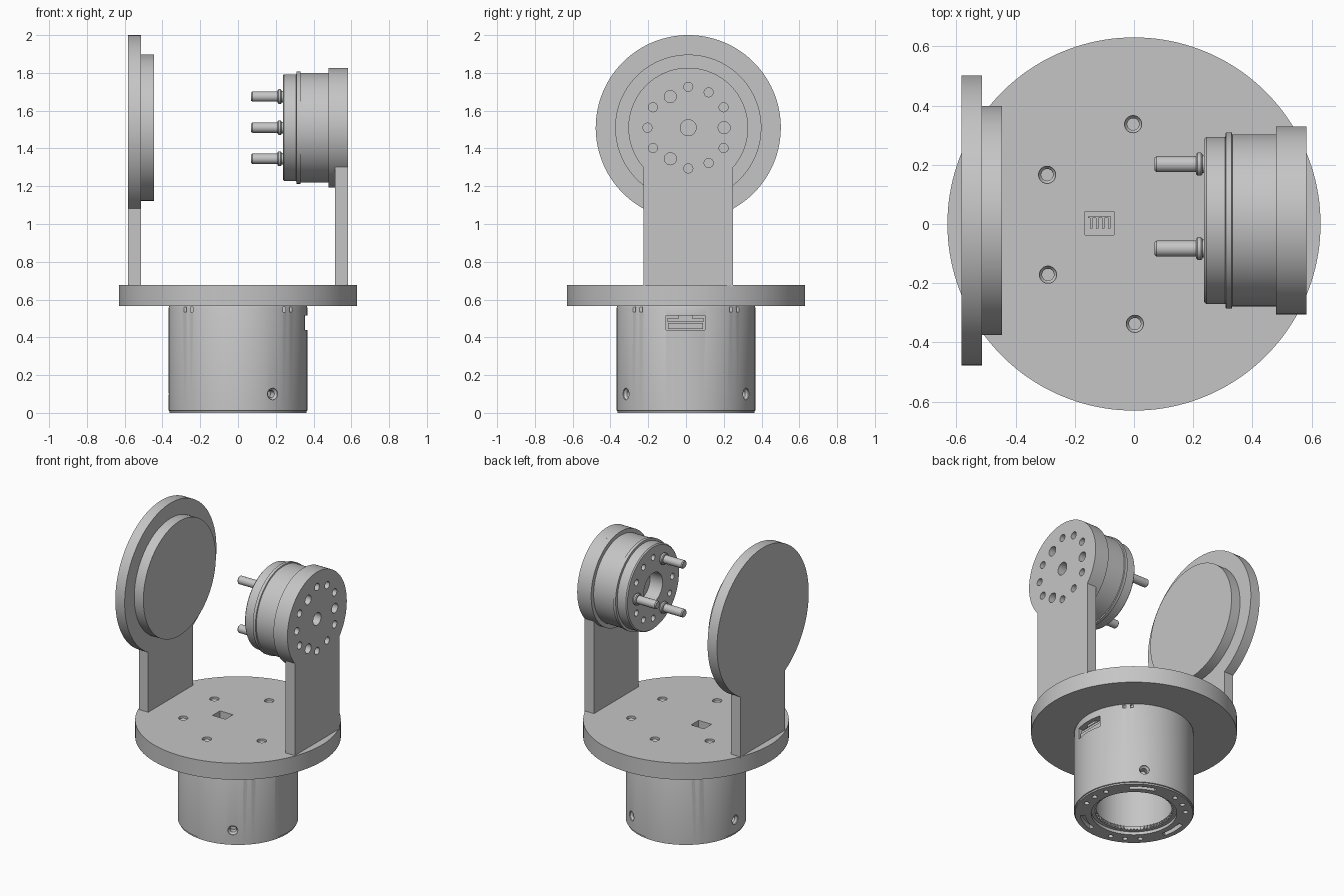
import bpy, bmesh
from math import cos, sin, pi, radians, asin
from mathutils import Matrix, Vector

cube = bpy.data.objects.get("Cube")
if cube:
    bpy.data.objects.remove(cube, do_unlink=True)

grey = bpy.data.materials.new("satin_grey")
grey.use_nodes = True
grey.diffuse_color = (0.56, 0.56, 0.56, 1)
grey.node_tree.nodes["Principled BSDF"].inputs["Base Color"].default_value = grey.diffuse_color

AY, AZ = 0.012, 1.51          # shared horizontal axis of motor and target disc
ALONG_X = Matrix.Translation((0, AY, AZ)) @ Matrix.Rotation(pi / 2, 4, 'Y')


def lathe(bm, profile, matrix=Matrix(), n=96, tube=False, arc=None):
    """Revolve (radius, height) points; tube closes the profile, arc limits the sweep."""
    a0, a1 = arc or (0, 2 * pi)
    count = n + 1 if arc else n
    rings = []
    for i in range(count):
        a = a0 + (a1 - a0) * i / n
        rings.append([bm.verts.new(matrix @ Vector((r * cos(a), r * sin(a), h))) for r, h in profile])
    m = len(profile)
    for i in range(n):
        p, q = rings[i], rings[(i + 1) % count]
        for j in range(m if tube else m - 1):
            k = (j + 1) % m
            bm.faces.new((p[j], q[j], q[k], p[k]))
    if arc:
        bm.faces.new(rings[0])
        bm.faces.new(rings[-1])
    elif not tube:
        bm.faces.new([r[0] for r in rings])
        bm.faces.new([r[-1] for r in rings])


def rod(bm, r, lo, hi, matrix=Matrix(), n=32):
    lathe(bm, [(r, lo), (r, hi)], matrix, n)


def box(bm, lo, hi, matrix=Matrix()):
    lo, hi = Vector(lo), Vector(hi)
    scale = Matrix.Diagonal((*(hi - lo), 1))
    bmesh.ops.create_cube(bm, size=1, matrix=matrix @ Matrix.Translation((lo + hi) / 2) @ scale)


def finish(name, bm, cutter=None):
    bmesh.ops.recalc_face_normals(bm, faces=bm.faces)
    mesh = bpy.data.meshes.new(name)
    bm.to_mesh(mesh)
    bm.free()
    mesh.materials.append(grey)
    ob = bpy.data.objects.new(name, mesh)
    bpy.context.collection.objects.link(ob)
    bpy.ops.object.select_all(action='DESELECT')
    ob.select_set(True)
    bpy.context.view_layer.objects.active = ob
    if cutter:
        mod = ob.modifiers.new("holes", 'BOOLEAN')
        mod.operation, mod.solver, mod.object = 'DIFFERENCE', 'EXACT', cutter
        bpy.ops.object.modifier_apply(modifier=mod.name)
    bpy.ops.object.shade_smooth_by_angle(angle=radians(30))
    return ob


def make_cutter(name, bm):
    ob = finish(name, bm)
    ob.hide_render = True
    return ob


def bracket(bm, radius, x0, x1, half=0.238, foot=0.67):
    """Round-headed upright plate, extruded along x."""
    a = asin(half / radius) - pi / 2
    pts = [(AY - half, foot), (AY + half, foot)]
    for i in range(97):
        t = a + (pi - 2 * a) * i / 96
        pts.append((AY + radius * cos(t), AZ + radius * sin(t)))
    face = bm.faces.new([bm.verts.new((x0, y, z)) for y, z in pts])
    ext = bmesh.ops.extrude_face_region(bm, geom=[face])["geom"]
    bmesh.ops.translate(bm, vec=(x1 - x0, 0, 0), verts=[v for v in ext if isinstance(v, bmesh.types.BMVert)])


def on_axis(radius, degrees):
    t = radians(degrees)
    return Matrix.Translation((0, radius * cos(t), radius * sin(t))) @ ALONG_X


def spin(degrees):
    return Matrix.Rotation(radians(degrees), 4, 'Z')


# Cutters for the pedestal body
bm = bmesh.new()
lathe(bm, [(0.262, -0.02), (0.262, 0.02), (0.24, 0.02), (0.24, 0.045), (0.25, 0.045), (0.25, 0.45)])
for d in (60, 180, 300):
    side = spin(d) @ Matrix.Rotation(pi / 2, 4, 'Y')
    side = side @ Matrix.Translation((-0.1, 0, 0))
    lathe(bm, [(0.02, 0.31), (0.02, 0.35), (0.031, 0.362), (0.031, 0.4)], side, 32)
    lathe(bm, [(0.3, -0.02), (0.33, -0.02), (0.33, 0.03), (0.3, 0.03)], n=12, tube=True,
          arc=(radians(d - 15), radians(d + 15)))
    for off in (-77, -60, -43):
        rod(bm, 0.016, -0.02, 0.04, spin(d + off) @ Matrix.Translation((0.315, 0, 0)), 24)
for x in (-0.28, -0.245, 0.245, 0.28):
    for s in (-1, 1):
        box(bm, (x - 0.007, s * 0.27 - 0.04, 0.535), (x + 0.007, s * 0.27 + 0.04, 0.56))
box(bm, (0.3, -0.105, 0.44), (0.4, 0.1, 0.515))
body_cutter = make_cutter("body_cutter", bm)

# Pedestal body
bm = bmesh.new()
lathe(bm, [(0.362, 0), (0.362, 0.01), (0.368, 0.012), (0.368, 0.555), (0.362, 0.57)], n=128)
finish("pedestal_body", bm, body_cutter)

# Socket in the pedestal side
bm = bmesh.new()
box(bm, (0.29, -0.095, 0.445), (0.348, 0.09, 0.475))
box(bm, (0.29, -0.1, 0.485), (0.335, 0.095, 0.5))
box(bm, (0.29, -0.04, 0.5), (0.34, 0.035, 0.52))
finish("side_socket", bm)

# Toothed ring inside the pedestal bore
bm = bmesh.new()
for i in range(72):
    box(bm, (0.232, -0.005, 0.022), (0.245, 0.005, 0.042), spin(i * 5))
finish("bore_teeth", bm)

# Turntable plate with six screw holes and a cable window
bm = bmesh.new()
for i in range(6):
    at = spin(30 + 60 * i) @ Matrix.Translation((0.337, 0.003, 0))
    lathe(bm, [(0.02, 0.572), (0.02, 0.65), (0.029, 0.662), (0.029, 0.7)], at, 32)
box(bm, (-0.165, -0.037, 0.572), (-0.068, 0.043, 0.7))
plate_cutter = make_cutter("plate_cutter", bm)
bm = bmesh.new()
rod(bm, 0.63, 0.565, 0.677, n=160)
finish("turntable_plate", bm, plate_cutter)

# Connector inside the cable window
bm = bmesh.new()
for i in range(4):
    x = -0.148 + 0.02 * i
    box(bm, (x, -0.015, 0.57), (x + 0.008, 0.02, 0.6))
box(bm, (-0.155, 0.02, 0.57), (-0.078, 0.026, 0.6))
finish("cable_connector", bm)

# Target disc on its upright
bm = bmesh.new()
bracket(bm, 0.49, -0.583, -0.513)
finish("target_upright", bm)
bm = bmesh.new()
rod(bm, 0.387, -0.52, -0.445, ALONG_X, 128)
finish("target_face", bm)

# Cutters for motor and its mount
bm = bmesh.new()
lathe(bm, [(0.1, 0.2), (0.1, 0.33), (0.042, 0.33), (0.042, 0.62)], ALONG_X, 48)
for d in range(0, 360, 30):
    if d % 120:
        rod(bm, 0.024, 0.46, 0.62, on_axis(0.216, d), 24)
        rod(bm, 0.02, 0.2, 0.27, on_axis(0.205, d), 24)
    else:
        rod(bm, 0.032, 0.46, 0.62, on_axis(0.19, d), 24)
motor_cutter = make_cutter("motor_cutter", bm)

# Motor mount
bm = bmesh.new()
bracket(bm, 0.317, 0.513, 0.583)
finish("motor_upright", bm, motor_cutter)
bm = bmesh.new()
rod(bm, 0.317, 0.479, 0.513, ALONG_X, 128)
finish("motor_mount_ring", bm, motor_cutter)

# Motor housing with raised collar
bm = bmesh.new()
lathe(bm, [(0.275, 0.237), (0.282, 0.244), (0.282, 0.308), (0.297, 0.31), (0.297, 0.33),
           (0.29, 0.332), (0.29, 0.482)], ALONG_X, 128)
finish("motor_housing", bm, motor_cutter)

# Three drive pins with flanges
for i in range(3):
    bm = bmesh.new()
    lathe(bm, [(0.022, 0.07), (0.027, 0.076), (0.027, 0.21), (0.034, 0.21), (0.039, 0.215),
               (0.039, 0.226), (0.034, 0.231), (0.03, 0.231), (0.03, 0.26)], on_axis(0.19, 120 * i), 32)
    finish("drive_pin_%d" % (i + 1), bm)

# Remove the helpers now that the holes are cut
for ob in (body_cutter, plate_cutter, motor_cutter):
    bpy.data.objects.remove(ob, do_unlink=True)
